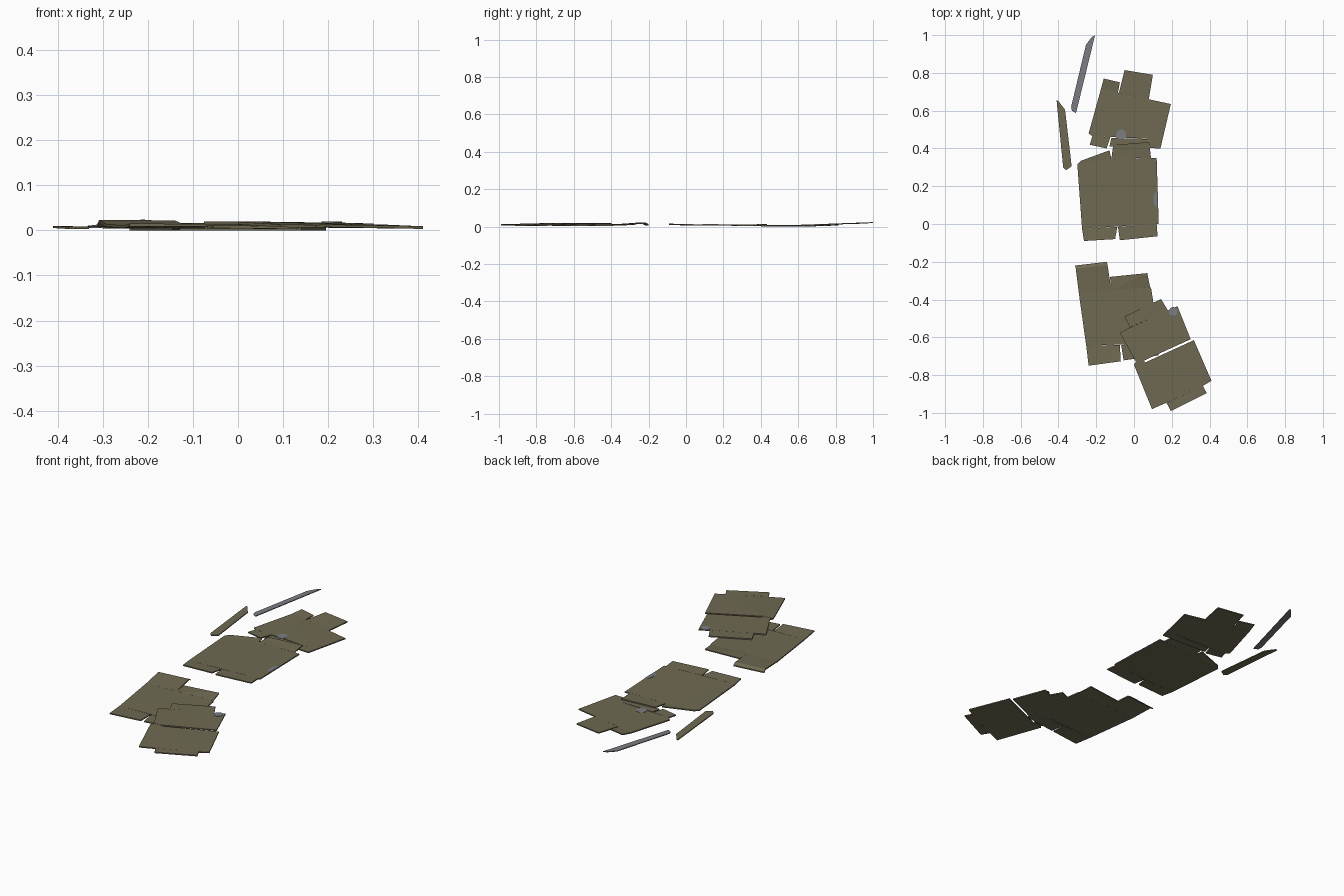
import bpy, bmesh, math


def material(name, rgb):
    m = bpy.data.materials.new(name)
    m.diffuse_color = (*rgb, 1)
    return m


BROWN = material("cardboard brown", (0.160, 0.143, 0.085))
GREY = material("cool grey", (0.195, 0.205, 0.225))


def sheet(name, panels, mat, t=0.006):
    """Flattened carton: each panel is an outline of (x, y, underside z), thickened upward."""
    bm = bmesh.new()
    for pts in panels:
        area = sum(a[0] * b[1] - b[0] * a[1] for a, b in zip(pts, pts[1:] + pts[:1]))
        if area < 0:
            pts = pts[::-1]
        low = [bm.verts.new(p) for p in pts]
        top = [bm.verts.new((x, y, z + t)) for x, y, z in pts]
        caps = [bm.faces.new(top), bm.faces.new(low[::-1])]
        n = len(pts)
        for i in range(n):
            j = (i + 1) % n
            bm.faces.new((low[i], low[j], top[j], top[i]))
        bmesh.ops.triangulate(bm, faces=caps)
    me = bpy.data.meshes.new(name)
    bm.to_mesh(me)
    bm.free()
    me.materials.append(mat)
    ob = bpy.data.objects.new(name, me)
    bpy.context.collection.objects.link(ob)
    return ob


def spot(name, x, y, z, rx, ry, start=0, sweep=360):
    """Thin round stain lying on a carton."""
    n = 16
    pts = [(x + rx * math.cos(math.radians(start + sweep * i / n)),
            y + ry * math.sin(math.radians(start + sweep * i / n)), z)
           for i in range(n if sweep == 360 else n + 1)]
    sheet(name, [pts], GREY, 0.0015)


# Back carton: body, two upper flaps, two lower flaps
sheet("back_carton", [
    [(-0.175, 0.715, 0.003), (0.195, 0.635, 0), (0.14, 0.40, 0), (0.10, 0.45, 0),
     (-0.22, 0.465, 0), (-0.24, 0.48, 0)],
    [(-0.08, 0.695, 0.002), (-0.05, 0.815, 0.006), (0.10, 0.79, 0.006), (0.078, 0.66, 0.001)],
    [(-0.175, 0.715, 0.003), (-0.16, 0.77, 0.010), (-0.075, 0.75, 0.008), (-0.085, 0.695, 0.002)],
    [(-0.22, 0.465, 0), (-0.235, 0.42, 0.001), (-0.145, 0.40, 0.001), (-0.125, 0.46, 0)],
    [(-0.12, 0.455, 0), (-0.13, 0.41, 0), (0.14, 0.40, 0), (0.10, 0.45, 0)],
], BROWN)

# Middle carton: body with flaps at both ends
sheet("middle_carton", [
    [(-0.30, 0.315, 0.004), (-0.12, 0.345, 0.004), (0.12, 0.35, 0.004), (0.131, 0.0, 0.007),
     (-0.275, -0.025, 0.007)],
    [(-0.30, 0.315, 0.004), (-0.28, 0.335, 0.005), (-0.13, 0.39, 0.007), (-0.12, 0.345, 0.004)],
    [(-0.12, 0.345, 0.004), (-0.11, 0.418, 0.008), (0.08, 0.434, 0.009), (0.09, 0.35, 0.004)],
    [(-0.275, -0.025, 0.007), (-0.265, -0.09, 0.010), (-0.10, -0.08, 0.010), (-0.088, -0.015, 0.007)],
    [(-0.085, -0.015, 0.007), (-0.075, -0.086, 0.010), (0.125, -0.065, 0.009), (0.12, 0.0, 0.007)],
], BROWN)

# Front left carton: long body with raised upper flaps and drooping lower flaps
sheet("front_left_carton", [
    [(-0.293, -0.36, 0.008), (0.09, -0.335, 0.005), (0.135, -0.63, 0.003), (-0.253, -0.645, 0.005)],
    [(-0.308, -0.237, 0.017), (-0.140, -0.217, 0.016), (-0.12, -0.35, 0.007), (-0.293, -0.36, 0.008)],
    [(-0.312, -0.22, 0.007), (-0.143, -0.20, 0.007), (-0.140, -0.217, 0.016), (-0.308, -0.237, 0.017)],
    [(-0.12, -0.35, 0.007), (-0.127, -0.28, 0.009), (0.07, -0.26, 0.014), (0.085, -0.335, 0.005)],
    [(-0.253, -0.645, 0.005), (-0.24, -0.75, 0.009), (-0.07, -0.727, 0.008), (-0.075, -0.64, 0.004)],
    [(-0.068, -0.64, 0.004), (-0.055, -0.722, 0.005), (0.13, -0.695, 0.003), (0.125, -0.63, 0.003)],
], BROWN)

# Front right carton: two main panels split by a slit, with edge flaps
sheet("front_right_carton", [
    [(-0.075, -0.575, 0.013), (-0.02, -0.548, 0.013), (0.23, -0.435, 0.011), (0.30, -0.61, 0.009),
     (0.055, -0.722, 0.013), (0.01, -0.73, 0.013)],
    [(-0.05, -0.49, 0.013), (0.143, -0.397, 0.012), (0.18, -0.458, 0.011), (-0.022, -0.548, 0.013)],
    [(0.0, -0.745, 0.013), (0.055, -0.735, 0.013), (0.317, -0.615, 0.007), (0.41, -0.83, 0.003),
     (0.365, -0.857, 0.004), (0.17, -0.947, 0.006), (0.095, -0.98, 0.007)],
    [(0.365, -0.857, 0.004), (0.385, -0.895, 0.004), (0.195, -0.99, 0.007), (0.172, -0.947, 0.006)],
    [(0.01, -0.73, 0.012), (0.0, -0.745, 0.012), (0.055, -0.735, 0.012), (0.055, -0.722, 0.012)],
], BROWN)

# Loose torn strips
sheet("grey_strip", [
    [(-0.206, 1.0, 0.020), (-0.223, 0.99, 0.019), (-0.254, 0.95, 0.016), (-0.333, 0.62, 0.006),
     (-0.329, 0.60, 0.005), (-0.307, 0.587, 0.005)],
], GREY, 0.004)
sheet("brown_strip", [
    [(-0.41, 0.655, 0.005), (-0.402, 0.653, 0.005), (-0.365, 0.605, 0.004), (-0.33, 0.305, 0.003),
     (-0.36, 0.285, 0.003), (-0.375, 0.30, 0.003)],
], BROWN, 0.005)

# Grey stains
spot("back_stain", -0.068, 0.475, 0.0064, 0.026, 0.026)
spot("middle_stain", 0.127, 0.13, 0.0118, 0.025, 0.043, 90, 180)
spot("front_stain", 0.208, -0.463, 0.0176, 0.023, 0.023)
